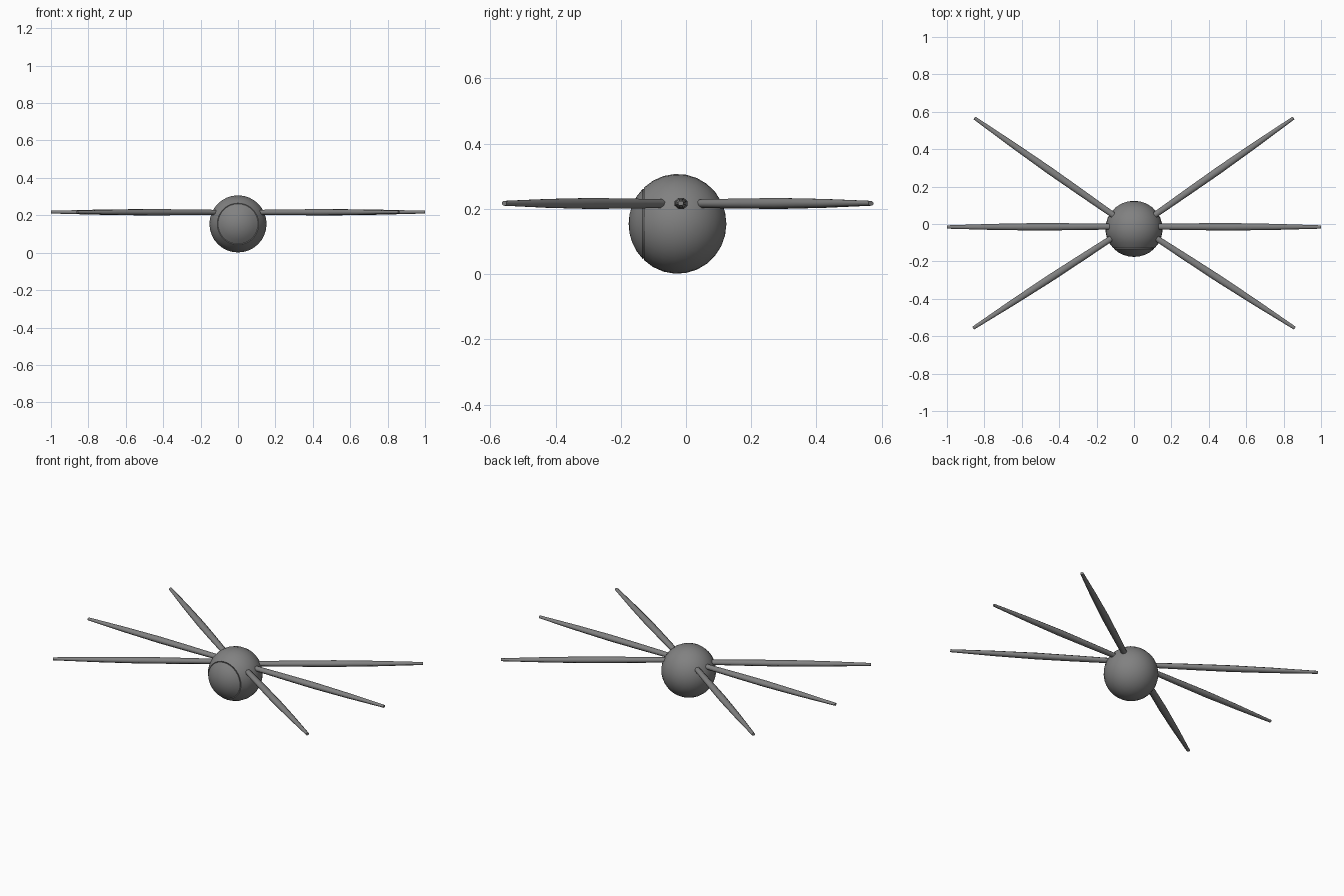
import bpy, bmesh, math
from mathutils import Vector

if "Cube" in bpy.data.objects:
    bpy.data.objects.remove(bpy.data.objects["Cube"])

grey = bpy.data.materials.new("mid grey")
grey.diffuse_color = (0.22, 0.22, 0.22, 1)
grey.use_nodes = True
grey.node_tree.nodes["Principled BSDF"].inputs["Base Color"].default_value = grey.diffuse_color

CENTRE = Vector((0, -0.026, 0.154))
R = 0.153


def finish(name, bm, angle):
    bmesh.ops.remove_doubles(bm, verts=bm.verts, dist=1e-5)
    bmesh.ops.recalc_face_normals(bm, faces=bm.faces)
    me = bpy.data.meshes.new(name)
    bm.to_mesh(me)
    bm.free()
    ob = bpy.data.objects.new(name, me)
    bpy.context.collection.objects.link(ob)
    me.materials.append(grey)
    bpy.ops.object.select_all(action='DESELECT')
    ob.select_set(True)
    bpy.context.view_layer.objects.active = ob
    bpy.ops.object.shade_smooth_by_angle(angle=math.radians(angle))
    return ob


def revolve(name, profile, segments=32):
    """Spin (radius, y) points around the front-back axis."""
    bm = bmesh.new()
    vs = [bm.verts.new(CENTRE + Vector((r, y, 0))) for r, y in profile]
    edges = [bm.edges.new(p) for p in zip(vs, vs[1:])]
    bmesh.ops.spin(bm, geom=vs + edges, cent=CENTRE, axis=(0, 1, 0),
                   angle=math.tau, steps=segments)
    return finish(name, bm, 40)


def arc(a0, a1, n, r=R):
    """Sphere profile; angle measured from the front pole."""
    pts = []
    for i in range(n + 1):
        a = math.radians(a0 + (a1 - a0) * i / n)
        pts.append((r * math.sin(a), -0.98 * r * math.cos(a)))
    return pts


# round body, open at the front with a short inward lip
body = arc(180, 46.5, 10)
rim_r, rim_y = body[-1]
revolve("body", body + [(rim_r - 0.006, rim_y + 0.003)])

# domed front lens, seated just inside the lip
revolve("front_lens", [(rim_r - 0.006, rim_y + 0.004)] + arc(44.5, 0, 4))


# tapered spoke-like legs
def leg(name, root, tip, sides=8):
    a, b = Vector(root), Vector(tip)
    d = (b - a).normalized()
    side = Vector((-d.y, d.x, 0)).normalized()
    up = d.cross(side)
    bm = bmesh.new()
    rings = []
    for t, r in ((0, 0.017), (0.25, 0.020), (0.46, 0.0215), (0.72, 0.0175), (1, 0.0095)):
        c = a.lerp(b, t)
        rings.append([bm.verts.new(c + side * r * math.cos(q) + up * 0.84 * r * math.sin(q))
                      for q in (math.tau * (k + 0.5) / sides for k in range(sides))])
    for lo, hi in zip(rings, rings[1:]):
        for k in range(sides):
            j = (k + 1) % sides
            bm.faces.new((lo[k], lo[j], hi[j], hi[k]))
    bm.faces.new(rings[0])
    bm.faces.new(rings[-1])
    finish(name, bm, 50)


for label, s in (("right", 1), ("left", -1)):
    leg("front_leg_" + label, (s * 0.11, -0.07, 0.216), (s * 0.86, -0.557, 0.217))
    leg("middle_leg_" + label, (s * 0.12, -0.014, 0.216), (s * 1.0, -0.016, 0.217))
    leg("back_leg_" + label, (s * 0.11, 0.047, 0.216), (s * 0.853, 0.567, 0.217))
